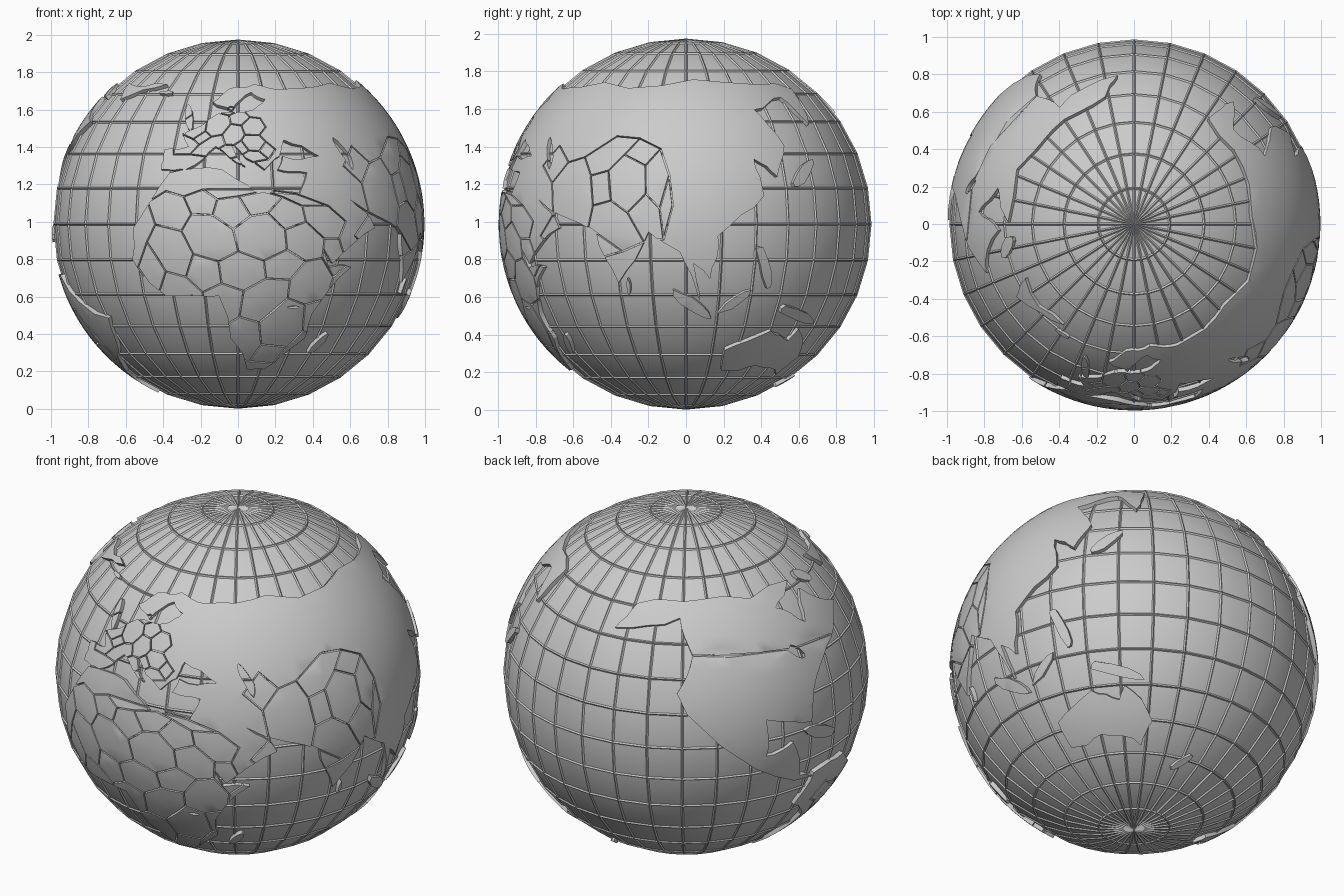
import bpy, math, random
from mathutils import Vector, geometry

if "Cube" in bpy.data.objects:
    bpy.data.objects.remove(bpy.data.objects["Cube"])

random.seed(4)
CENTRE = 0.988
R_SEA, R_LAND, R_IN = 0.98, 0.997, 0.965
LAT = [(-35, -52), (5, -22), (36, 16), (60, 42), (75, 51)]  # the map sits low on the ball


def place(lon, lat):
    for (a, b), (c, d) in zip(LAT, LAT[1:]):
        if lat <= c:
            break
    k = 1.073 - max(0, lat - 40) / 150
    return Vector((lon * k - 16, b + (lat - a) * (d - b) / (c - a)))


def ball(p, r):
    lo, la = math.radians(p.x), math.radians(p.y)
    return (r * math.cos(la) * math.sin(lo), -r * math.cos(la) * math.cos(lo), CENTRE + r * math.sin(la))


# Sea ball and raised grid of meridians and parallels
for name in ("sea_ball", "grid_lines"):
    bpy.ops.mesh.primitive_uv_sphere_add(segments=32, ring_count=16, radius=R_SEA, location=(0, 0, CENTRE))
    ob = bpy.context.object
    ob.name = name
    if name == "sea_ball":
        bpy.ops.object.shade_smooth()
    else:
        m = ob.modifiers.new("wire", 'WIREFRAME')
        m.thickness, m.offset = 0.014, 0

# Simplified coast outlines (longitude, latitude)
eurasia = [(-9, 37), (-9, 43), (-1, 44), (-4, 48), (9, 55), (22, 56), (29, 60), (24, 65), (14, 56), (6, 59),
           (14, 68), (27, 71), (40, 67), (75, 72), (145, 72), (180, 67), (157, 51), (160, 61), (138, 56),
           (135, 44), (127, 35), (120, 40), (122, 30), (108, 20), (106, 9), (101, 13), (103, 2), (97, 16),
           (88, 21), (78, 8), (72, 21), (50, 29), (59, 22), (44, 13), (33, 30), (36, 36), (27, 37), (29, 41),
           (41, 41), (31, 46), (28, 41), (23, 37), (13, 45), (17, 38), (8, 44), (-1, 37)]
africa = [(-6, 36), (10, 37), (20, 31), (33, 31), (43, 12), (51, 12), (40, -4), (40, -16), (27, -34),
          (19, -34), (9, 4), (-8, 4), (-18, 14), (-17, 22)]
north_america = [(-168, 66), (-141, 70), (-85, 69), (-94, 59), (-79, 52), (-77, 62), (-56, 52), (-66, 44),
                 (-76, 36), (-80, 25), (-96, 29), (-96, 19), (-87, 21), (-83, 10), (-77, 8), (-105, 20),
                 (-123, 38), (-125, 49), (-140, 60), (-162, 55)]
south_america = [(-77, 9), (-62, 10), (-35, -6), (-41, -22), (-65, -42), (-68, -52), (-74, -48), (-70, -19), (-81, -5)]
australia = [(114, -22), (130, -12), (140, -17), (142, -11), (153, -26), (149, -37), (131, -31), (115, -34)]
greenland = [(-45, 60), (-55, 72), (-22, 71)]

# Islands and inland seas: lon, lat, half length, tilt in degrees
islands = [(-3, 54, 5, 110), (-19, 65, 4, 0), (47, -19, 6, 70), (-76, 21, 6, -18), (-72, 67, 8, -35),
           (81, 7, 2, 90), (101, 0, 8, -45), (114, 1, 6, 45), (140, -5, 9, -22), (123, 12, 6, 115),
           (137, 36, 6, 40), (172, -42, 6, 45)]
inland_seas = [(51, 42, 5, 105), (33, -1, 2, 0), (-84, 45, 4, -30)]


def ragged(pts, depth=2):
    """Roughen a coast by shifting edge midpoints at random."""
    pts = [place(*p) for p in pts]
    for _ in range(depth):
        out = []
        for a, b in zip(pts, pts[1:] + pts[:1]):
            d = b - a
            side = Vector((-d.y, d.x)) * random.uniform(-0.09, 0.09)
            out += [a, (a + b) / 2 + side] if d.length > 2 else [a]
        pts = out
    return pts


def oval(lon, lat, a, tilt, n=10):
    t, pts = math.radians(tilt), []
    for i in range(n):
        u, s = 2 * math.pi * i / n, a * random.uniform(0.85, 1.2)
        x, y = s * math.cos(u), 0.27 * s * math.sin(u)
        pts.append(place(lon + x * math.cos(t) - y * math.sin(t), lat + x * math.sin(t) + y * math.cos(t)))
    return pts


def groove(a, b, w=0.22):
    d = (b - a).normalized() * w
    n = Vector((-d.y, d.x))
    return [a - n - d, b - n + d, b + n + d, a + n - d]


def country_borders(low, high, count):
    """Grooves along the cell edges of scattered points."""
    low, high = place(*low), place(*high)
    seeds = []
    while len(seeds) < count:
        best = max((Vector((random.uniform(low.x, high.x), random.uniform(low.y, high.y))) for _ in range(6)),
                   key=lambda p: min([(p - q).length for q in seeds] or [1]))
        seeds.append(best)
    pts, _, tris, *_ = geometry.delaunay_2d_cdt(seeds, [], [], 0, 1e-4, False)
    centre_of = {}
    for t in tris:
        mid = sum((pts[i] for i in t), Vector((0, 0))) / 3
        for i in range(3):
            centre_of[(t[i], t[(i + 1) % 3])] = mid
    return [groove(m, centre_of[(b, a)]) for (a, b), m in centre_of.items() if a < b and (b, a) in centre_of]


def boxed(poly):
    xs, ys = [p.x for p in poly], [p.y for p in poly]
    return poly, min(xs), max(xs), min(ys), max(ys)


def inside(p, shape):
    poly, x0, x1, y0, y1 = shape
    if not (x0 <= p.x <= x1 and y0 <= p.y <= y1):
        return False
    hit = False
    for a, b in zip(poly, poly[-1:] + poly[:-1]):
        if (a.y > p.y) != (b.y > p.y) and p.x < (b.x - a.x) * (p.y - a.y) / (b.y - a.y) + a.x:
            hit = not hit
    return hit


def raise_land(name, coasts):
    """Triangulate coasts, seas and grooves on the flat map, then wrap as a slab."""
    land = [boxed(c) for c in coasts]
    x0, x1 = min(s[1] for s in land) - 1, max(s[2] for s in land) + 1
    y0, y1 = min(s[3] for s in land) - 1, max(s[4] for s in land) + 1
    holes = [h for h in HOLES if h[1] < x1 and h[2] > x0 and h[3] < y1 and h[4] > y0]
    pts, edges = [], []
    for poly, *_ in land + holes:
        k, n = len(pts), len(poly)
        pts += poly
        edges += [(k + i, k + (i + 1) % n) for i in range(n)]
    pts += [Vector((x0 + 3.5 * i, y0 + 3.5 * j)) for i in range(int((x1 - x0) / 3.5) + 2)
            for j in range(int((y1 - y0) / 3.5) + 2)]
    flat, _, tris, *_ = geometry.delaunay_2d_cdt(pts, edges, [], 0, 1e-4, False)
    keep = []
    for t in tris:
        c = sum((flat[i] for i in t), Vector((0, 0))) / 3
        if any(inside(c, s) for s in land) and not any(inside(c, h) for h in holes):
            keep.append(tuple(t))
    n = len(flat)
    sides = {(t[i], t[(i + 1) % 3]) for t in keep for i in range(3)}
    walls = [(b, a, a + n, b + n) for a, b in sides if (b, a) not in sides]
    me = bpy.data.meshes.new(name)
    me.from_pydata([ball(p, r) for r in (R_LAND, R_IN) for p in flat], [], keep + walls)
    ob = bpy.data.objects.new(name, me)
    bpy.context.collection.objects.link(ob)
    bpy.ops.object.select_all(action='DESELECT')
    bpy.context.view_layer.objects.active = ob
    ob.select_set(True)
    bpy.ops.object.mode_set(mode='EDIT')
    bpy.ops.mesh.select_all(action='SELECT')
    bpy.ops.mesh.delete_loose()
    bpy.ops.object.mode_set(mode='OBJECT')
    bpy.ops.object.shade_smooth_by_angle(angle=math.radians(30))


grooves = country_borders((-18, -34), (52, 34), 40) + country_borders((-10, 37), (32, 58), 24)
grooves += country_borders((45, 12), (108, 50), 18) + country_borders((-80, -45), (-45, 8), 10)
HOLES = [boxed(h) for h in grooves + [oval(*s) for s in inland_seas]]
HOLES.append(boxed(groove(place(-125, 49), place(-66, 45))))

# Raised land slabs
raise_land("old_world_land", [ragged(eurasia), ragged(africa)])
raise_land("new_world_land", [ragged(north_america), ragged(south_america), ragged(greenland)])
raise_land("southern_land", [ragged(australia)])
raise_land("islands", [oval(*s) for s in islands])
